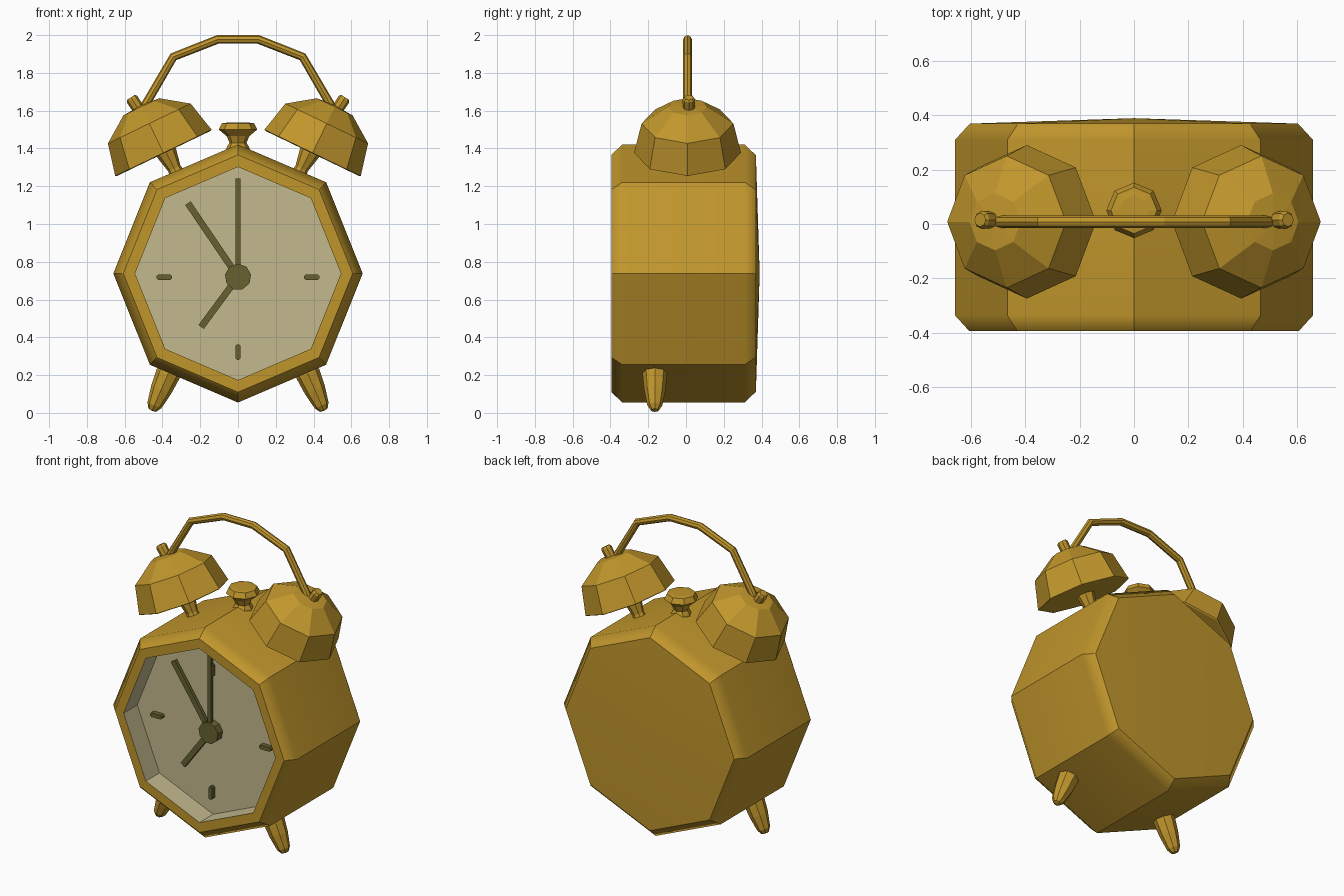
import bpy, bmesh, math
from mathutils import Vector, Matrix

if "Cube" in bpy.data.objects:
    bpy.data.objects.remove(bpy.data.objects["Cube"])


def material(name, rgb):
    m = bpy.data.materials.new(name)
    m.diffuse_color = (*rgb, 1)
    m.use_nodes = True
    m.node_tree.nodes["Principled BSDF"].inputs["Base Color"].default_value = m.diffuse_color
    return m


gold = material("gold", (0.53, 0.305, 0.025))
cream = material("dial_cream", (0.55, 0.485, 0.27))
olive = material("dark_olive", (0.135, 0.12, 0.03))


def finish(name, bm, *mats):
    bmesh.ops.recalc_face_normals(bm, faces=bm.faces[:])
    me = bpy.data.meshes.new(name)
    bm.to_mesh(me)
    bm.free()
    for m in mats:
        me.materials.append(m)
    ob = bpy.data.objects.new(name, me)
    bpy.context.collection.objects.link(ob)
    return ob


def lathe(name, profile, origin, axis, mats, n=8, u=(0, 1, 0), stretch=1.0,
          seg_mat=(), soft_rings=()):
    """Spin (radius, height) points about an axis; radius 0 closes to a point."""
    bm = bmesh.new()
    o, a, u = Vector(origin), Vector(axis).normalized(), Vector(u)
    v = a.cross(u).normalized() * stretch
    rings = []
    for r, h in profile:
        if r == 0:
            rings.append([bm.verts.new(o + a * h)] * n)
        else:
            rings.append([bm.verts.new(o + a * h + r * (u * math.cos(t) + v * math.sin(t)))
                          for t in (2 * math.pi * i / n for i in range(n))])
    for k, (p, q) in enumerate(zip(rings, rings[1:])):
        for i in range(n):
            j = (i + 1) % n
            f = bm.faces.new(list(dict.fromkeys((p[i], p[j], q[j], q[i]))))
            f.material_index = 1 if k in seg_mat else 0
            f.smooth = bool(soft_rings)
    if soft_rings:  # all edges sharp except the chosen rings and flat caps
        tips = {rings[0][0], rings[-1][0]}
        soft = [set(rings[k]) for k in soft_rings]
        for e in bm.edges:
            e.smooth = bool(tips & set(e.verts)) or any(set(e.verts) <= s for s in soft)
    return finish(name, bm, *mats)


def bar(name, p, q, width, y0, y1, rounded=False):
    """Flat bar on the dial between two (x, z) points."""
    d = Vector((q[0] - p[0], 0, q[1] - p[1]))
    mid = Vector(((p[0] + q[0]) / 2, (y0 + y1) / 2, (p[1] + q[1]) / 2))
    bm = bmesh.new()
    bmesh.ops.create_cube(bm, size=1, matrix=Matrix.Translation(mid)
                          @ Matrix.Rotation(math.atan2(d.x, d.z), 4, 'Y')
                          @ Matrix.Diagonal((width, y1 - y0, d.length, 1)))
    if rounded:
        ends = [e for e in bm.edges if abs(e.verts[0].co.y - e.verts[1].co.y) > 0.01]
        bmesh.ops.bevel(bm, geom=ends, offset=width * 0.3, segments=1, affect='EDGES')
    return finish(name, bm, olive)


# Eight-sided case with softened rims, recessed dial and shallow domed back
case = lathe("clock_case",
             [(0, -0.255), (0.545, -0.255), (0.545, -0.395), (0.607, -0.395), (0.66, -0.337),
              (0.66, 0.31), (0.605, 0.37), (0, 0.39)],
             (0, 0, 0.738), (0, 1, 0), (gold, cream), u=(1, 0, 0), stretch=1.035,
             seg_mat=(0, 1), soft_rings=(4, 5))
case.modifiers.new("soft_rims", 'WEIGHTED_NORMAL').keep_sharp = True

# Hands, hub and hour marks
c = (0, 0.72)
lathe("hand_hub", [(0, 0), (0.07, 0), (0.07, 0.055), (0, 0.055)],
      (0, -0.25, 0.72), (0, -1, 0), (olive,), n=9, u=(0, 0, 1))
bar("minute_hand", c, (0, 1.24), 0.027, -0.295, -0.275)
bar("alarm_hand", c, (-0.265, 1.11), 0.035, -0.29, -0.27)
bar("hour_hand", c, (-0.195, 0.455), 0.035, -0.29, -0.27)
for name, x, z in (("left", -1, 0), ("right", 1, 0), ("lower", 0, -1), ("upper", 0, 1)):
    bar("hour_mark_" + name, (0.35 * x, 0.718 + 0.355 * z), (0.432 * x, 0.718 + 0.437 * z),
        0.027, -0.285, -0.25, rounded=True)

# Mirrored bells, stems, bell knobs and feet
for side, s in (("left", -1), ("right", 1)):
    lathe("bell_" + side,
          [(0, 0.278), (0.105, 0.27), (0.243, 0.172), (0.283, 0), (0.275, -0.004), (0, -0.004)],
          (0.395 * s, 0.008, 1.377), (0.433 * s, 0, 0.9), (gold,))
    lathe("bell_stem_" + side,
          [(0, -0.04), (0.05, -0.04), (0.036, 0.05), (0.055, 0.14), (0.055, 0.2), (0, 0.2)],
          (0.315 * s, 0.01, 1.25), (0.45 * s, 0, 0.9), (gold,))
    lathe("bell_knob_" + side,
          [(0, 0), (0.03, 0), (0.033, 0.12), (0.025, 0.132), (0, 0.132)],
          (0.495 * s, 0.015, 1.56), (0.55 * s, 0, 0.84), (gold,))
    lathe("foot_" + side,
          [(0, -0.03), (0.053, -0.03), (0.065, 0.06), (0.057, 0.15), (0.04, 0.24),
           (0.022, 0.268), (0, 0.272)],
          (0.347 * s, -0.165, 0.26), (0.4 * s, 0, -0.92), (gold,))

# Centre winding knob
lathe("top_knob",
      [(0, 1.36), (0.065, 1.36), (0.06, 1.405), (0.045, 1.43), (0.06, 1.465), (0.102, 1.5),
       (0.085, 1.533), (0.055, 1.537), (0, 1.537)],
      (0, 0.05, 0), (0, 0, 1), (gold,))

# Arched carrying handle
cu = bpy.data.curves.new("carry_handle", 'CURVE')
cu.dimensions = '3D'
cu.bevel_depth = 0.023
cu.bevel_resolution = 2
cu.use_fill_caps = True
half = [(0.515, 1.58), (0.485, 1.64), (0.342, 1.885), (0.108, 1.977)]
pts = [(-x, z) for x, z in half] + half[::-1]
sp = cu.splines.new('POLY')
sp.use_smooth = False
sp.points.add(len(pts) - 1)
for p, (x, z) in zip(sp.points, pts):
    p.co = (x, 0.008, z, 1)
cu.materials.append(gold)
handle = bpy.data.objects.new("carry_handle", cu)
bpy.context.collection.objects.link(handle)
bpy.context.view_layer.objects.active = handle
handle.select_set(True)
bpy.ops.object.convert(target='MESH')
